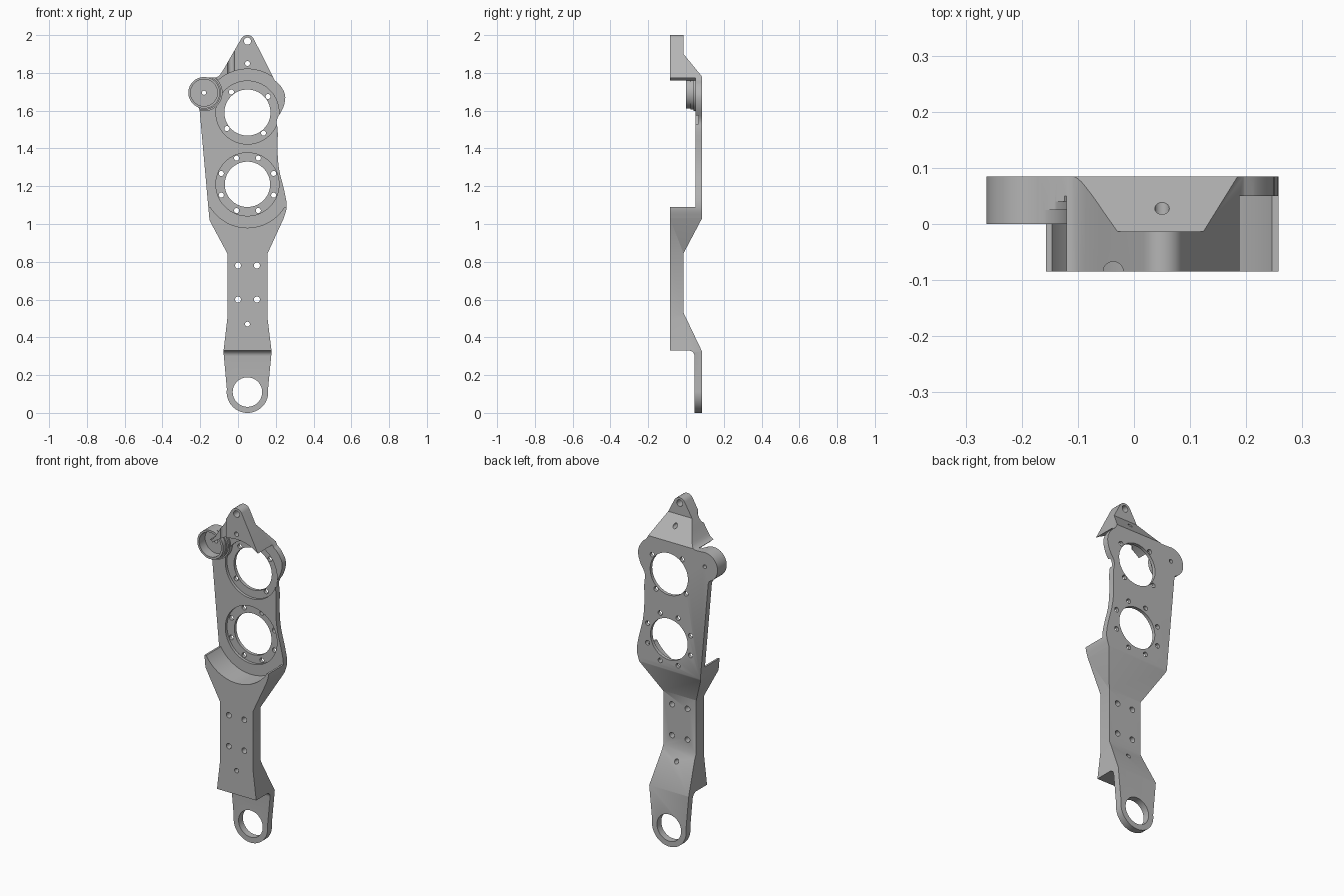
import bpy, bmesh, math
from math import cos, sin, radians
from mathutils import Matrix, Vector

cube = bpy.data.objects.get("Cube")
if cube:
    bpy.data.objects.remove(cube, do_unlink=True)

metal = bpy.data.materials.new("plain grey metal")
metal.use_nodes = True
grey = (0.46, 0.46, 0.46, 1)
metal.diffuse_color = grey
metal.node_tree.nodes["Principled BSDF"].inputs["Base Color"].default_value = grey

UPPER, LOWER, BOSS, EYE = (0.05, 1.59), (0.05, 1.21), (-0.18, 1.695), (0.05, 0.11)


def prism(name, points, offset):
    """Extrude a closed 3D polygon by an offset."""
    bm = bmesh.new()
    face = bm.faces.new([bm.verts.new(p) for p in points])
    new = bmesh.ops.extrude_face_region(bm, geom=[face])["geom"]
    bmesh.ops.translate(bm, vec=offset, verts=[v for v in new if isinstance(v, bmesh.types.BMVert)])
    bmesh.ops.recalc_face_normals(bm, faces=bm.faces)
    mesh = bpy.data.meshes.new(name)
    bm.to_mesh(mesh)
    bm.free()
    mesh.materials.append(metal)
    ob = bpy.data.objects.new(name, mesh)
    bpy.context.collection.objects.link(ob)
    return ob


def arc(centre, r, start, end, steps=24):
    return [(centre[0] + r * cos(radians(start + (end - start) * i / steps)),
             centre[1] + r * sin(radians(start + (end - start) * i / steps)))
            for i in range(steps + 1)]


def cylinder(name, centre, r, y0, y1, steps=64):
    ring = arc(centre, r, 0, 360, steps)[:-1]
    return prism(name, [(x, y0, z) for x, z in ring], (0, y1 - y0, 0))


def soften(points, rounds=2):
    """Round an open polyline by corner cutting."""
    for _ in range(rounds):
        out = [points[0]]
        for a, b in zip(points, points[1:]):
            a, b = Vector(a), Vector(b)
            out += [tuple(a.lerp(b, 0.25)), tuple(a.lerp(b, 0.75))]
        points = out + [points[-1]]
    return points


def combine(ob, tool, operation="DIFFERENCE"):
    mod = ob.modifiers.new("join", "BOOLEAN")
    mod.object, mod.operation, mod.solver = tool, operation, "EXACT"
    bpy.ops.object.select_all(action="DESELECT")
    bpy.context.view_layer.objects.active = ob
    ob.select_set(True)
    bpy.ops.object.modifier_apply(modifier=mod.name)
    bpy.data.objects.remove(tool, do_unlink=True)


# Side profile: thick blocks stepping back to a thin plate
profile = [(-0.085, 2.1), (-0.013, 2.1), (-0.013, 1.9), (0.085, 1.78), (0.085, 1.03),
           (-0.013, 0.845), (-0.013, 0.53), (0.085, 0.325), (0.085, -0.1), (0.045, -0.1)]
profile += arc((0.015, 0.3), 0.03, 0, 90, 8)
profile += [(-0.085, 0.33), (-0.085, 1.09), (0.05, 1.09), (0.05, 1.745), (-0.085, 1.745)]
body = prism("bracket_body", [(-0.5, y, z) for y, z in profile], (1, 0, 0))

# Round clearances in the blocks, and shallow seats for the two rings
for centre in (UPPER, LOWER):
    combine(body, cylinder("clearance", centre, 0.23, -0.2, 0.05, 96))
    combine(body, cylinder("ring_seat", centre, 0.167, -0.2, 0.066, 96))
combine(body, cylinder("boss_clearance", BOSS, 0.1, -0.2, 0.05))

# Boss with a flared root
for name, r, y0 in (("boss", 0.084, 0), ("boss_root", 0.09, 0.025), ("boss_foot", 0.098, 0.04)):
    combine(body, cylinder(name, BOSS, r, y0, 0.075), "UNION")

# Front outline, clockwise from the rounded tip
right_edge = soften([(0.195, 1.76), (0.225, 1.735), (0.255, 1.68), (0.24, 1.61), (0.2, 1.55),
                     (0.212, 1.5), (0.208, 1.4), (0.215, 1.29), (0.245, 1.18), (0.262, 1.09),
                     (0.242, 1.03)])
outline = arc((0.05, 1.962), 0.038, 150, 30, 12)
outline += right_edge
outline += [(0.156, 0.843), (0.156, 0.504), (0.178, 0.324)]
outline += arc(EYE, 0.11, 8, -188, 32)
outline += [(-0.077, 0.324), (-0.056, 0.504), (-0.056, 0.843), (-0.151, 1.02), (-0.203, 1.6)]
outline += arc(BOSS, 0.083, 250, 80, 40)
outline += soften([(-0.145, 1.776), (-0.105, 1.775), (-0.075, 1.82), (-0.05, 1.865)])
combine(body, prism("outline", [(x, -0.3, z) for x, z in outline], (0, 0.6, 0)), "INTERSECT")

# Large openings, boss cup and bolt holes
holes = [(UPPER, 0.122), (LOWER, 0.12), (EYE, 0.078), ((0.05, 1.968), 0.019),
         ((0.05, 1.85), 0.013), ((0.05, 0.47), 0.013), (BOSS, 0.011)]
holes += [((x, z), 0.016) for x in (0, 0.1) for z in (0.6, 0.78)]
holes += [(p, 0.0135) for p in arc(UPPER, 0.138, 38, 308, 3)]
holes += [(p, 0.0135) for p in arc(LOWER, 0.15, 22.5, 337.5, 7)]
for centre, r in holes:
    combine(body, cylinder("hole", centre, r, -0.3, 0.3, 72 if r > 0.05 else 20))
combine(body, cylinder("boss_cup", BOSS, 0.071, -0.2, 0.055))

# Half-round upright groove in the top block
groove = arc((-0.037, -0.085), 0.018, 0, 360, 24)[:-1]
combine(body, prism("groove", [(x, y, 1.7) for x, y in groove], (0, 0, 0.4)))

bpy.ops.object.select_all(action="DESELECT")
bpy.context.view_layer.objects.active = body
body.select_set(True)
bpy.ops.object.shade_smooth_by_angle(angle=radians(30))
